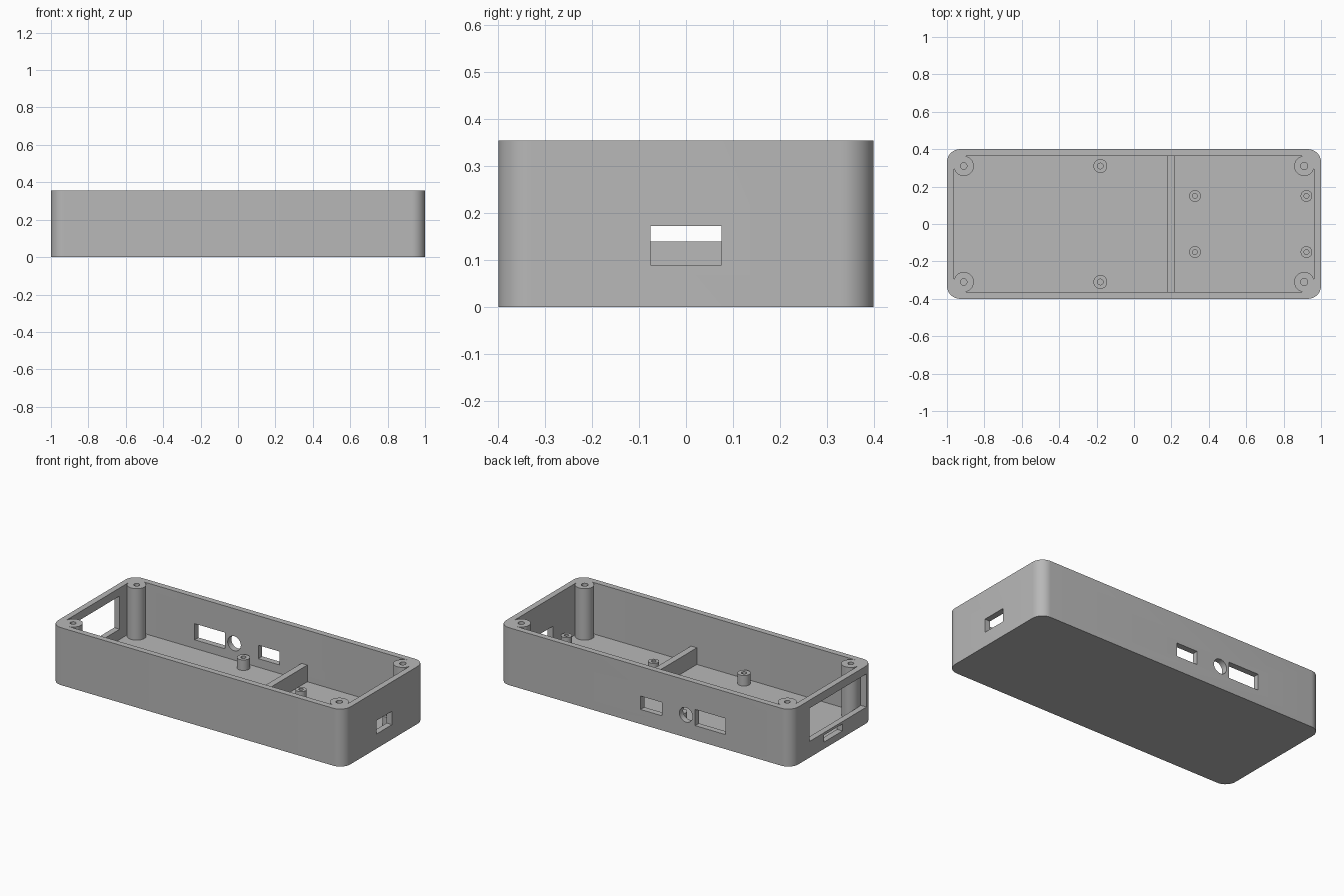
import bpy
import bmesh
from math import cos, sin, pi, radians
from mathutils import Matrix, Vector

cube = bpy.data.objects.get("Cube")
if cube:
    bpy.data.objects.remove(cube, do_unlink=True)

LENGTH, DEPTH, HEIGHT = 1.0, 0.4, 0.355   # half length, half depth, full height
WALL, FLOOR = 0.037, 0.037

grey = bpy.data.materials.new("plain grey")
grey.use_nodes = True
grey.diffuse_color = (0.48, 0.48, 0.48, 1)
grey.node_tree.nodes["Principled BSDF"].inputs["Base Color"].default_value = (0.48, 0.48, 0.48, 1)


def finish(name, bm):
    """Turn a bmesh into a named, coloured object."""
    bmesh.ops.recalc_face_normals(bm, faces=bm.faces)
    mesh = bpy.data.meshes.new(name)
    bm.to_mesh(mesh)
    bm.free()
    mesh.materials.append(grey)
    obj = bpy.data.objects.new(name, mesh)
    bpy.context.collection.objects.link(obj)
    return obj


def smooth(obj):
    bpy.ops.object.select_all(action="DESELECT")
    obj.select_set(True)
    bpy.context.view_layer.objects.active = obj
    bpy.ops.object.shade_smooth_by_angle(angle=radians(30))


def rounded_loop(bm, hx, hy, radius, z, steps=10):
    """Vertices of a rounded rectangle."""
    verts = []
    for quarter, (sx, sy) in enumerate([(1, 1), (-1, 1), (-1, -1), (1, -1)]):
        for i in range(steps + 1):
            a = (quarter + i / steps) * pi / 2
            verts.append(bm.verts.new((sx * (hx - radius) + radius * cos(a),
                                       sy * (hy - radius) + radius * sin(a), z)))
    return verts


def box(name, x, y, z):
    """Box from (low, high) ranges."""
    bm = bmesh.new()
    size = [b - a for a, b in (x, y, z)]
    mid = Vector([(a + b) / 2 for a, b in (x, y, z)])
    bmesh.ops.create_cube(bm, size=1, matrix=Matrix.Translation(mid) @ Matrix.Diagonal((*size, 1)))
    return finish(name, bm)


def drilled_post(name, x, y, radius, hole, top, sides=40):
    """Round post with a blind screw hole, standing in the floor."""
    bm = bmesh.new()
    profile = [(radius, FLOOR / 2), (radius, top), (hole, top), (hole, FLOOR + 0.002)]
    rings = [[bm.verts.new((x + r * cos(2 * pi * i / sides), y + r * sin(2 * pi * i / sides), z))
              for i in range(sides)] for r, z in profile]
    skin(bm, rings)
    smooth(finish(name, bm))


def skin(bm, rings):
    """Join successive rings and cap both ends."""
    for a, b in zip(rings, rings[1:]):
        for i in range(len(a)):
            j = (i + 1) % len(a)
            bm.faces.new((a[i], a[j], b[j], b[i]))
    bm.faces.new(rings[0])
    bm.faces.new(rings[-1])


# Open tray with rounded corners
bm = bmesh.new()
ix, iy = LENGTH - WALL, DEPTH - WALL
skin(bm, [rounded_loop(bm, LENGTH, DEPTH, 0.07, 0),
          rounded_loop(bm, LENGTH, DEPTH, 0.07, HEIGHT),
          rounded_loop(bm, ix, iy, 0.053, HEIGHT),
          rounded_loop(bm, ix, iy, 0.053, FLOOR)])
case = finish("case", bm)

# Openings through the walls
back, left, right = (0.34, 0.43), (0.94, 1.03), (-1.03, -0.94)
cutters = [
    box("side_port_cutter", left, (-0.076, 0.076), (0.09, 0.173)),
    box("back_large_port_cutter", (-0.55, -0.343), back, (0.09, 0.19)),
    box("back_small_port_cutter", (-0.115, 0.03), back, (0.09, 0.173)),
    box("end_window_cutter", right, (-0.335, 0.22), (0.10, 0.305)),
    box("end_slot_cutter", right, (-0.10, 0.08), (0.042, 0.085)),
]
bm = bmesh.new()
bmesh.ops.create_cone(bm, cap_ends=True, segments=40, radius1=0.045, radius2=0.045, depth=0.09,
                      matrix=Matrix.Translation((-0.28, 0.385, 0.14)) @ Matrix.Rotation(pi / 2, 4, "X"))
cutters.append(finish("round_port_cutter", bm))

bpy.context.view_layer.objects.active = case
for cutter in cutters:
    mod = case.modifiers.new(cutter.name, "BOOLEAN")
    mod.operation = "DIFFERENCE"
    mod.solver = "EXACT"
    mod.object = cutter
    bpy.ops.object.modifier_apply(modifier=mod.name)
for cutter in cutters:
    bpy.data.objects.remove(cutter, do_unlink=True)
smooth(case)

# Divider across the tray
box("divider", (0.18, 0.22), (-iy - 0.01, iy + 0.01), (FLOOR / 2, 0.14))

# Corner screw posts and board standoffs, mirrored front to back
for sy, side in ((-1, "front"), (1, "back")):
    drilled_post(f"corner_post_{side}_right", -0.91, sy * 0.31, 0.0535, 0.017, HEIGHT)
    drilled_post(f"corner_post_{side}_left", 0.91, sy * 0.31, 0.0535, 0.019, HEIGHT)
    drilled_post(f"large_standoff_{side}", -0.18, sy * 0.31, 0.037, 0.015, 0.102)
    drilled_post(f"small_standoff_{side}_inner", 0.326, sy * 0.15, 0.031, 0.013, 0.10)
    drilled_post(f"small_standoff_{side}_outer", 0.922, sy * 0.15, 0.031, 0.013, 0.10)
